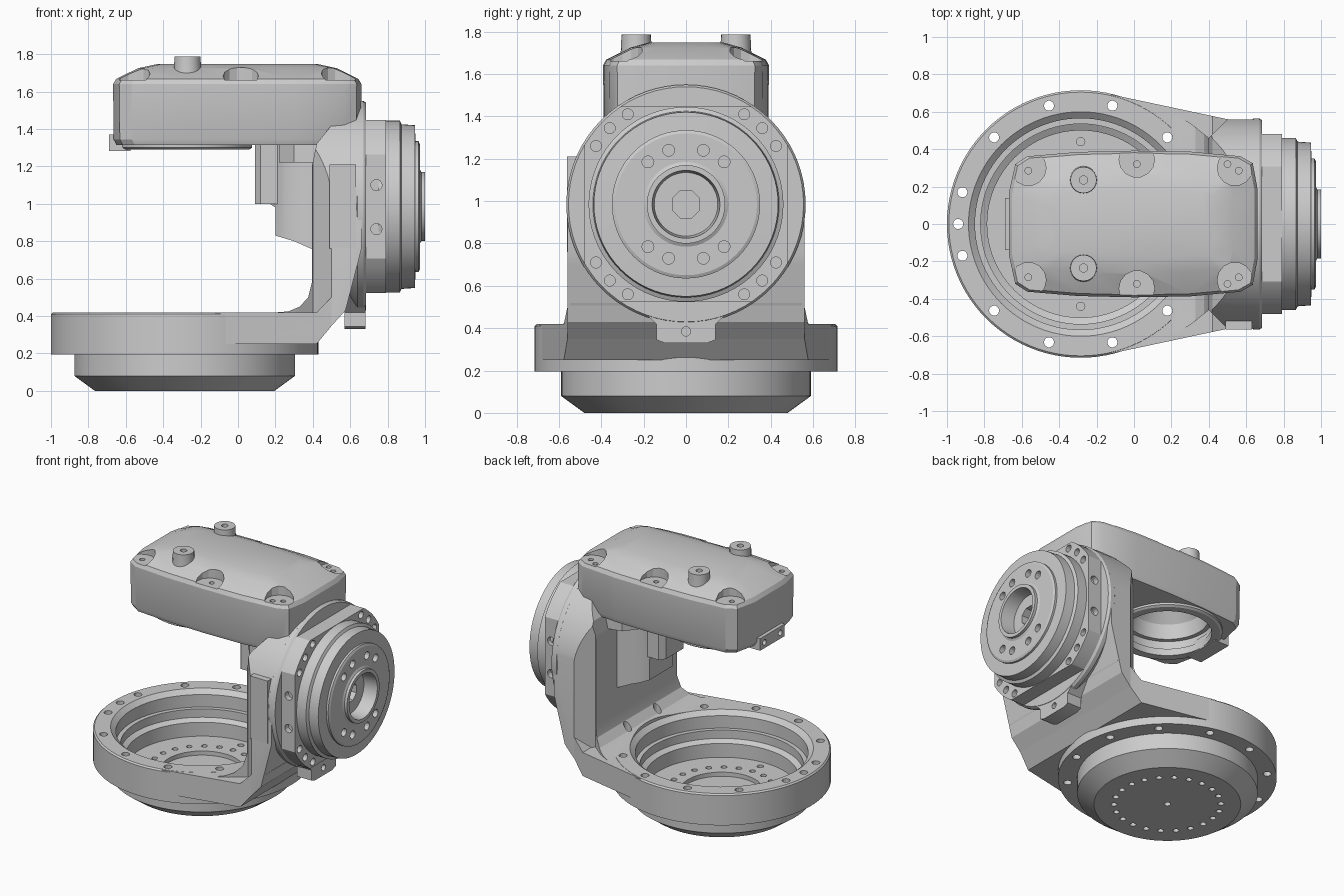
import bpy, bmesh
from math import sin, cos, pi, radians

if "Cube" in bpy.data.objects:
    bpy.data.objects.remove(bpy.data.objects["Cube"])

CX, CZ = -0.285, 0.985          # base axis x, side drive axis z


def put(axis, a, b, h):
    return {'Z': (a, b, h), 'X': (h, a, b), 'Y': (a, h, b)}[axis]


def finish(bm, name):
    bmesh.ops.recalc_face_normals(bm, faces=bm.faces)
    me = bpy.data.meshes.new(name)
    bm.to_mesh(me)
    bm.free()
    ob = bpy.data.objects.new(name, me)
    bpy.context.collection.objects.link(ob)
    return ob


def skin(bm, rings):
    """Join closed rings of points, capping both ends."""
    rv = [[bm.verts.new(p) for p in r] for r in rings]
    for r, s in zip(rv, rv[1:]):
        n = max(len(r), len(s))
        for i in range(n):
            j = (i + 1) % n
            f = [r[i], r[j]] if len(r) > 1 else [r[0]]
            f += [s[j], s[i]] if len(s) > 1 else [s[0]]
            bm.faces.new(f)
    for r in (rv[0], rv[-1]):
        if len(r) > 2:
            bm.faces.new(r)


def loft(name, rings):
    bm = bmesh.new()
    skin(bm, rings)
    return finish(bm, name)


def prism(name, pts, axis, lo, hi):
    return loft(name, [[put(axis, a, b, h) for a, b in pts] for h in (lo, hi)])


def circle(a, b, r, n=16, start=0.0, end=2 * pi):
    full = end - start > 6.28
    return [(a + r * cos(start + (end - start) * i / (n if full else n - 1)),
             b + r * sin(start + (end - start) * i / (n if full else n - 1))) for i in range(n)]


def lathe(name, prof, axis, a, b, n=64):
    return loft(name, [[put(axis, a, b, h)] if r == 0 else
                       [put(axis, p, q, h) for p, q in circle(a, b, r, n)] for r, h in prof])


def boolean(ob, cutter, op='DIFFERENCE'):
    m = ob.modifiers.new('bool', 'BOOLEAN')
    m.operation, m.object, m.solver = op, cutter, 'EXACT'
    bpy.context.view_layer.objects.active = ob
    bpy.ops.object.modifier_apply(modifier=m.name)
    bpy.data.objects.remove(cutter)


def drill(ob, holes):
    """Cut round holes given as (axis, a, b, radius, lo, hi)."""
    bm = bmesh.new()
    for axis, a, b, r, lo, hi in holes:
        skin(bm, [[put(axis, p, q, h) for p, q in circle(a, b, r, 14)] for h in (lo, hi)])
    boolean(ob, finish(bm, 'drill_cutter'))


def box(name, x0, x1, y0, y1, z0, z1):
    return prism(name, [(x0, y0), (x1, y0), (x1, y1), (x0, y1)], 'Z', z0, z1)


def mirrored(half):
    return half + [(a, -b) for a, b in reversed(half)]


# Round base bowl with rim bolts and floor bolts
bowl = lathe('base_bowl', [(0, 0), (.48, 0), (.59, .08), (.59, .195), (.715, .195), (.715, .41),
             (.705, .42), (.6, .42), (.565, .39), (.565, .3), (.535, .3), (.535, .24), (.5, .22),
             (.5, .12), (.27, .12), (.27, .09), (0, .09)], 'Z', CX, 0, 96)
rim_angles = [radians(15 + 30 * i) for i in range(12)] + [pi]
rim_holes = [('Z', CX + .655 * cos(t), .655 * sin(t), .027, .1, .6) for t in rim_angles]
floor_holes = [('Z', CX + .35 * cos(t), .35 * sin(t), .02, -.1, .3)
               for t in [2 * pi * (i + .5) / 22 for i in range(22)]]
pin_holes = [('Z', CX, s * .44, .022, .07, .3) for s in (1, -1)]
drill(bowl, rim_holes + floor_holes + pin_holes + [('Z', CX, 0, .022, -.1, .3)])

# Tapered web that spreads from the bowl to the column
web = prism('base_web', mirrored([(-.28, .5), (-.12, .692), (.5, .56), (.66, .54)]), 'Z', .2, .7)
boolean(web, prism('c', [(-.4, .25), (.42, .25), (.56, .42), (.6, .52), (.5, .5), (.42, .419), (-.4, .419)],
                   'Y', -1, 1), 'INTERSECT')
boolean(web, prism('c', circle(CX, 0, .7, 96), 'Z', 0, 2))

# Upright column: side profile x front outline x plan outline
column = prism('column', [(.2, .3), (.2, .419), (.27, .425), (.33, .45), (.375, .5), (.395, .58),
               (.395, 1.2), (.42, 1.32), (.5, 1.42), (.58, 1.56), (.66, 1.56), (.66, .76),
               (.645, .7), (.575, .43), (.43, .27)], 'Y', -.7, .7)
outline = circle(0, CZ, .565, 33, 0, pi) + [(-.565, .75), (-.61, .4), (-.61, .2), (.61, .2), (.61, .4), (.565, .75)]
boolean(column, prism('c', outline, 'X', 0, 1), 'INTERSECT')
boolean(column, prism('c', mirrored([(.15, .62), (.3, .54), (.4, .46), (.5, .56), (.7, .56)]), 'Z', 0, 2),
        'INTERSECT')
boolean(column, prism('c', circle(CX, 0, .6, 96), 'Z', 0, 1.2))
drill(column, [h for h in rim_holes if h[1] > .1])

# Side pad and lower lug of the column
box('side_pad', .49, .63, -.563, -.5, .76, 1.21)
lug = prism('lower_lug', [(-.28, .55), (-.14, .42), (-.14, .345), (-.1, .33), (.1, .33), (.14, .345),
                          (.14, .42), (.28, .55)], 'X', .57, .683)
drill(lug, [('X', 0, .385, .022, .64, .8)])

# Round back plate and squared bolt flange
lathe('drive_back_plate', [(0, .56), (.5, .56), (.565, .64), (.565, .67), (.555, .685), (0, .685)],
      'X', 0, CZ, 72)
flange = prism('drive_flange', circle(0, CZ, .555, 72), 'X', .67, .79)
boolean(flange, box('c', .6, .9, -.48, .48, CZ - .462, CZ + .462), 'INTERSECT')
drill(flange, [('X', sy * y, CZ + sz * z, .026, .73, .85) for sy in (1, -1) for sz in (1, -1)
               for y, z in ((.275, .425), (.36, .36), (.425, .275))]
      + [('Y', .74, z, .03, *sorted((s * .44, s * .55))) for z in (.865, 1.1) for s in (1, -1)])

# Stepped drive disc with hub bore and eight bolts
disc = lathe('drive_disc', [(0, .75), (.46, .75), (.46, .865), (.44, .875), (.435, .945), (.35, .95),
             (.35, .965), (.335, .972), (.2, .972), (.185, .98), (.185, 1.0), (.16, 1.0), (.15, .9), (0, .9)],
             'X', 0, CZ, 72)
boolean(disc, prism('c', circle(0, CZ, .07, 8, pi / 8, 2 * pi + pi / 8), 'X', .8, 1))
drill(disc, [('X', sy * y, CZ + sz * z, .028, .91, 1.1) for sy in (1, -1) for sz in (1, -1)
             for y, z in ((.082, .255), (.18, .2))])

# Head housing with sloped lid
plan = mirrored([(.66, .19), (.635, .325), (.57, .362), (.3, .387), (0, .392), (-.3, .385), (-.57, .362),
                 (-.635, .32), (-.668, .17)])


def level(z, sx, sy):
    return [(x * sx, y * sy, z) for x, y in plan]


head = loft('head_housing', [level(1.315, .97, .96), level(1.345, .995, .99), level(1.64, 1, 1),
                             level(1.668, .975, .965), level(1.725, .8, .67), level(1.748, .64, .46)])
lid_spots = [(x, s * y) for x, y in ((-.565, .3), (.015, .345), (.54, .3)) for s in (1, -1)]
drill(head, [('Z', x, y, .095, 1.662, 1.9) for x, y in lid_spots])
bolts = [(-.565, .285), (.015, .32), (.5, .32), (.56, .285)]
drill(head, [('Z', x, s * y, .018, 1.62, 1.9) for x, y in bolts for s in (1, -1)])
boolean(head, lathe('c', [(0, 1.2), (.3, 1.2), (.3, 1.4), (.27, 1.4), (.25, 1.5), (.19, 1.57), (0, 1.6)],
                    'Z', CX, 0, 48))

# Ring under the head opening
ring = lathe('head_bore_ring', [(0, 1.29), (.345, 1.29), (.36, 1.3), (.36, 1.34), (0, 1.34)], 'Z', CX, 0)
boolean(ring, prism('c', circle(CX, 0, .29, 64), 'Z', 1.2, 1.5))

# Connector tab at the head's free end
tab = box('head_tab', -.69, -.575, -.14, .14, 1.283, 1.37)
drill(tab, [('X', y, 1.325, .02, -.75, -.64) for y in (-.09, .09)])

# Lifting posts on the lid
for s, side in ((1, 'rear'), (-1, 'front')):
    lathe('lid_post_' + side, [(0, 1.66), (.078, 1.66), (.072, 1.72), (.07, 1.787), (.022, 1.787),
                               (.022, 1.75), (0, 1.75)], 'Z', -.27, s * .235, 20)

# Cable gearbox hanging between head and column
prism('gearbox_front', mirrored([(.09, .1), (.12, .14), (.3, .14)]), 'Z', 1.0, 1.34)
gear = prism('gearbox_body', mirrored([(.17, .07), (.2, .13), (.25, .18), (.33, .21), (.46, .23)]), 'Z', .7, 1.34)
boolean(gear, prism('c', [(.1, 1.34), (.17, 1.0), (.2, .98), (.2, .83), (.3, .8), (.39, .76), (.5, .74),
                          (.5, 1.34)], 'Y', -1, 1), 'INTERSECT')
prism('neck', mirrored([(.22, .2), (.3, .3), (.6, .36)]), 'Z', 1.22, 1.4)

# Smooth the round walls, keep the edges crisp
for ob in bpy.context.scene.objects:
    ob.select_set(True)
    bpy.context.view_layer.objects.active = ob
bpy.ops.object.shade_smooth_by_angle(angle=radians(25))
